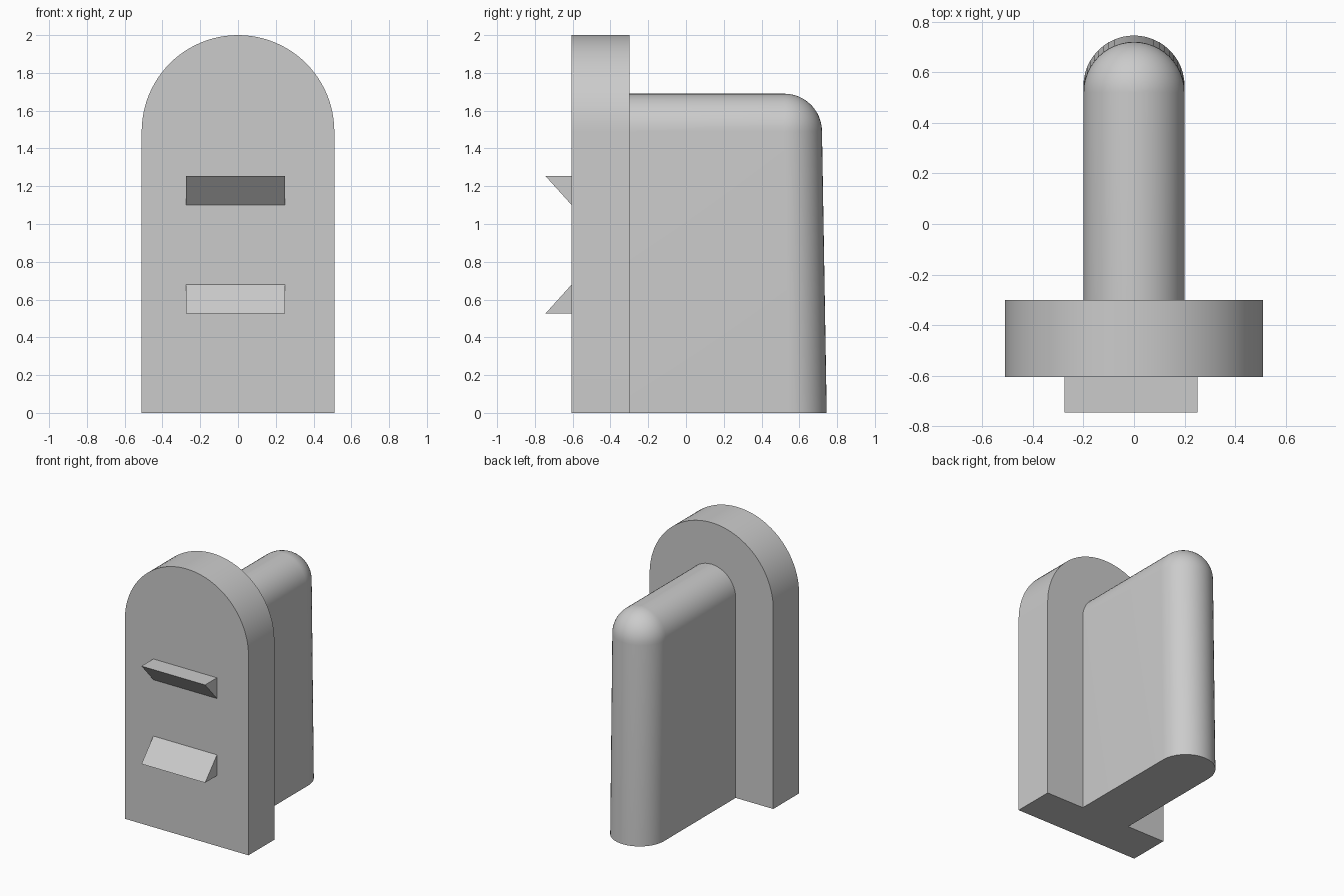
import bpy
import bmesh
from math import sin, cos, pi, radians

default = bpy.data.objects.get("Cube")
if default:
    bpy.data.objects.remove(default, do_unlink=True)

GREY = (0.6, 0.6, 0.6, 1)
grey = bpy.data.materials.new("light_grey")
grey.use_nodes = True
grey.diffuse_color = GREY
grey.node_tree.nodes["Principled BSDF"].inputs["Base Color"].default_value = GREY


def loft(name, rings, smooth=False):
    """Skin closed rings of equal length and cap both ends."""
    bm = bmesh.new()
    rows = [[bm.verts.new(p) for p in ring] for ring in rings]
    n = len(rows[0])
    for low, high in zip(rows, rows[1:]):
        for i in range(n):
            j = (i + 1) % n
            bm.faces.new((low[i], low[j], high[j], high[i]))
    bm.faces.new(rows[0])
    bm.faces.new(rows[-1])
    bmesh.ops.remove_doubles(bm, verts=bm.verts, dist=0.0001)
    bmesh.ops.recalc_face_normals(bm, faces=bm.faces)
    mesh = bpy.data.meshes.new(name)
    bm.to_mesh(mesh)
    bm.free()
    mesh.materials.append(grey)
    obj = bpy.data.objects.new(name, mesh)
    bpy.context.collection.objects.link(obj)
    if smooth:
        bpy.ops.object.select_all(action='DESELECT')
        obj.select_set(True)
        bpy.context.view_layer.objects.active = obj
        bpy.ops.object.shade_smooth_by_angle(angle=radians(35))
    return obj


# Arched front plate
R = 0.51
arch = [(-R, 0), (R, 0)]
arch += [(R * cos(pi * i / 48), 2 - R + R * sin(pi * i / 48)) for i in range(49)]
loft("arched_plate", [[(x, y, z) for x, z in arch] for y in (-0.605, -0.3)], True)


# Rear fin: round-backed sections, shrinking to a rounded top
def fin_section(w, centre, z):
    back = [(w * cos(pi * i / 24), centre + w * sin(pi * i / 24), z) for i in range(25)]
    return [(-w, -0.3, z), (w, -0.3, z)] + back


W, TOP = 0.2, 1.69
sections = [fin_section(W, 0.545, 0)]
for k in range(13):
    a = radians(89.5) * k / 12
    sections.append(fin_section(W * cos(a), 0.52, TOP - W + W * sin(a)))
loft("rear_fin", sections, True)

# Wedge ledges: the upper has a flat top, the lower a flat underside
for name, flat, slope in (("upper_ledge", 1.255, 1.1), ("lower_ledge", 0.525, 0.68)):
    side = [(-0.605, flat), (-0.745, flat), (-0.605, slope)]
    loft(name, [[(x, y, z) for y, z in side] for x in (-0.275, 0.25)])
